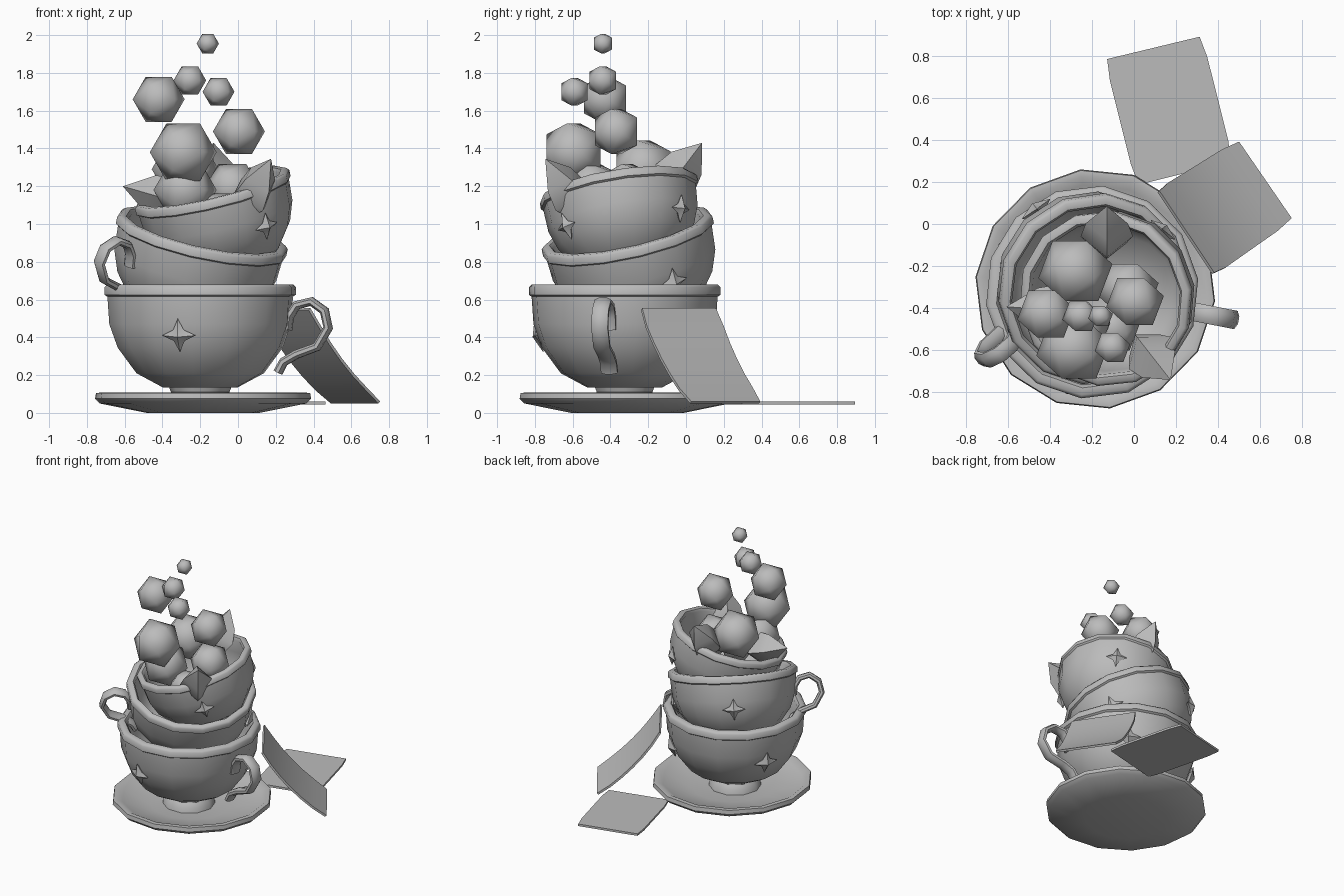
import bpy
import bmesh
from math import sin, cos, pi, radians
from mathutils import Matrix, Vector

if "Cube" in bpy.data.objects:
    bpy.data.objects.remove(bpy.data.objects["Cube"])

grey = bpy.data.materials.new("plain_grey")
grey.use_nodes = True
grey.diffuse_color = (0.5, 0.5, 0.5, 1)
grey.node_tree.nodes["Principled BSDF"].inputs["Base Color"].default_value = grey.diffuse_color


def finish(name, bm, matrix=Matrix(), angle=50):
    """Turn a bmesh into a smooth shaded object."""
    bmesh.ops.remove_doubles(bm, verts=bm.verts, dist=0.0005)
    bmesh.ops.recalc_face_normals(bm, faces=bm.faces)
    mesh = bpy.data.meshes.new(name)
    bm.to_mesh(mesh)
    bm.free()
    mesh.materials.append(grey)
    obj = bpy.data.objects.new(name, mesh)
    bpy.context.collection.objects.link(obj)
    obj.matrix_world = matrix
    bpy.ops.object.select_all(action="DESELECT")
    obj.select_set(True)
    bpy.context.view_layer.objects.active = obj
    bpy.ops.object.shade_smooth_by_angle(angle=radians(angle))
    return obj


def bridge(bm, rings, caps=False):
    """Skin a series of equal closed rings of points."""
    loops = [[bm.verts.new(p) for p in ring] for ring in rings]
    n = len(loops[0])
    for a, b in zip(loops, loops[1:]):
        for i in range(n):
            j = (i + 1) % n
            bm.faces.new((a[i], a[j], b[j], b[i]))
    if caps:
        bm.faces.new(loops[0])
        bm.faces.new(loops[-1])


def lathe(name, profile, matrix, sides=14, turn=0.0, angle=50):
    bm = bmesh.new()
    bridge(bm, [[(r * cos(turn + 2 * pi * i / sides), r * sin(turn + 2 * pi * i / sides), z)
                 for i in range(sides)] for r, z in profile])
    return finish(name, bm, matrix, angle)


def aim(direction, axis="Z"):
    return Vector(direction).to_track_quat(axis, "Y").to_matrix().to_4x4()


# Saucer and foot
E = 0.0001
saucer = [(E, 0), (0.3, 0), (0.55, 0.05), (0.575, 0.075), (0.57, 0.105),
          (0.54, 0.108), (0.5, 0.085), (0.3, 0.045), (E, 0.04)]
lathe("saucer", saucer, Matrix.Translation((-0.185, -0.31, 0)), turn=radians(-83))
foot = [(E, 0.03), (0.19, 0.03), (0.18, 0.08), (0.155, 0.11), (0.17, 0.15), (E, 0.15)]
lathe("foot", foot, Matrix.Translation((-0.2, -0.325, 0)), sides=10)

# Cups: profile measured from the centre of the rim
CUP = [(E, -0.55), (0.2, -0.545), (0.34, -0.47), (0.44, -0.335), (0.485, -0.21),
       (0.495, -0.065), (0.51, -0.055), (0.51, -0.015), (0.495, 0), (0.46, 0),
       (0.445, -0.02), (0.445, -0.15), (0.41, -0.3), (0.3, -0.45), (E, -0.5)]
HANDLE = [(0.47, -0.24), (0.48, -0.17), (0.52, -0.11), (0.6, -0.09), (0.67, -0.14),
          (0.69, -0.23), (0.63, -0.33), (0.52, -0.37), (0.45, -0.41), (0.42, -0.465)]


def handle(name, matrix):
    """Sweep a flattened oval along the handle path."""
    path = [Vector((r, 0, z)) for r, z in HANDLE]
    rings = []
    for i, p in enumerate(path):
        t = (path[min(i + 1, len(path) - 1)] - path[max(i - 1, 0)]).normalized()
        side = Vector((t.z, 0, -t.x))
        rings.append([p + side * 0.025 * cos(k * pi / 4 + pi / 8)
                      + Vector((0, 0.048 * sin(k * pi / 4 + pi / 8), 0)) for k in range(8)])
    bm = bmesh.new()
    bridge(bm, rings, caps=True)
    finish(name, bm, matrix, 60)


def star(name, matrix):
    """Four pointed star with a raised middle, facing +x."""
    bm = bmesh.new()
    ring = []
    for k in range(8):
        r = 0.042 if k % 2 else 0.092
        ring.append(bm.verts.new((0, r * cos(k * pi / 4), r * sin(k * pi / 4))))
    for x in (0.035, -0.05):
        tip = bm.verts.new((x, 0, 0))
        for k in range(8):
            bm.faces.new((tip, ring[k], ring[(k + 1) % 8]))
    finish(name, bm, matrix, 35)


# name, rim centre, up direction, scale, handle angle, star angles
cups = [
    ("lower_cup", (-0.2, -0.325, 0.68), (0, 0, 1), 1.0, -11, (-104, 52, 153)),
    ("middle_cup", (-0.185, -0.315, 0.965), (0.22, -0.22, 1), 0.91, 216, (27, 125)),
    ("upper_cup", (-0.14, -0.36, 1.195), (-0.24, -0.16, 1), 0.83, None, (-52, 52)),
]
for name, centre, up, size, grip, stars in cups:
    tilt = Vector((0, 0, 1)).rotation_difference(Vector(up)).to_matrix().to_4x4()
    base = Matrix.Translation(centre) @ tilt @ Matrix.Scale(size, 4)
    lathe(name, CUP, base, turn=radians(7))
    if grip is not None:
        handle(name + "_handle", base @ Matrix.Rotation(radians(grip), 4, "Z"))
    for a in stars:
        star(name + "_star", base @ Matrix.Rotation(radians(a), 4, "Z")
             @ Matrix.Translation((0.468, 0, -0.27)) @ Matrix.Rotation(radians(15), 4, "Y"))


# Cards: a bilinear sheet between two edges, with an optional sag
def card(name, a, b, c, d, sag):
    a, b, c, d = map(Vector, (a, b, c, d))
    normal = (b - a).cross(d - a).normalized()
    if normal.z < 0:
        normal = -normal
    bm = bmesh.new()
    steps = 6
    rings = []
    for i in range(steps + 1):
        f = i / steps
        drop = normal * (-4 * sag * f * (1 - f))
        p, q = a.lerp(d, f) + drop, b.lerp(c, f) + drop
        inset = (q - p).normalized() * (0.012 if i in (0, steps) else 0)
        p, q = p + inset, q - inset
        h = normal * 0.008
        rings.append([p - h, q - h, q + h, p + h])
    bridge(bm, rings, caps=True)
    finish(name, bm, angle=40)


card("flat_card", (-0.14, 0.785, 0.052), (0.325, 0.897, 0.052),
     (0.475, 0.3, 0.052), (0.01, 0.185, 0.052), 0)
card("leaning_card", (0.11, 0.165, 0.55), (0.385, -0.245, 0.55),
     (0.755, 0.015, 0.055), (0.49, 0.4, 0.055), 0.035)

# Bubbles: faceted balls, turned so that one face looks forward
balls = [
    ("front_ball", -0.29, -0.595, 1.38, 0.18), ("middle_ball", 0.005, -0.37, 1.49, 0.14),
    ("left_ball", -0.42, -0.43, 1.66, 0.14), ("small_ball", -0.255, -0.44, 1.76, 0.088),
    ("small_ball", -0.103, -0.59, 1.70, 0.086), ("top_ball", -0.16, -0.44, 1.955, 0.06),
    ("back_ball", -0.28, -0.225, 1.29, 0.18), ("nested_ball", -0.03, -0.31, 1.19, 0.15),
    ("nested_ball", -0.28, -0.5, 1.18, 0.17), ("nested_ball", -0.1, -0.5, 1.05, 0.13),
]
for name, x, y, z, r in balls:
    bm = bmesh.new()
    bmesh.ops.create_icosphere(bm, subdivisions=1, radius=r)
    bm.faces.ensure_lookup_table()
    face = bm.faces[0]
    out = face.calc_center_median().normalized()
    side = face.verts[0].co - face.calc_center_median()
    side.normalize()
    spin = Matrix((side, -out, side.cross(-out))).to_4x4()
    finish(name, bm, Matrix.Translation((x, y, z)) @ spin, 80)

# Shards: four sided spikes poking out of the upper cup
SPIKE = [(E, 0), (0.09, 0.12), (0.125, 0.3), (0.1, 0.6), (E, 1)]
shards = [("front_shard", (0.03, -0.56, 1.07), (0.175, -0.745, 1.345)),
          ("side_shard", (-0.25, -0.42, 1.1), (-0.61, -0.395, 1.2)),
          ("back_shard", (-0.13, -0.12, 1.16), (-0.13, 0.085, 1.43))]
for name, start, tip in shards:
    start, tip = Vector(start), Vector(tip)
    length = (tip - start).length
    lathe(name, [(r, t * length) for r, t in SPIKE],
          Matrix.Translation(start) @ aim(tip - start), sides=4, angle=40)
